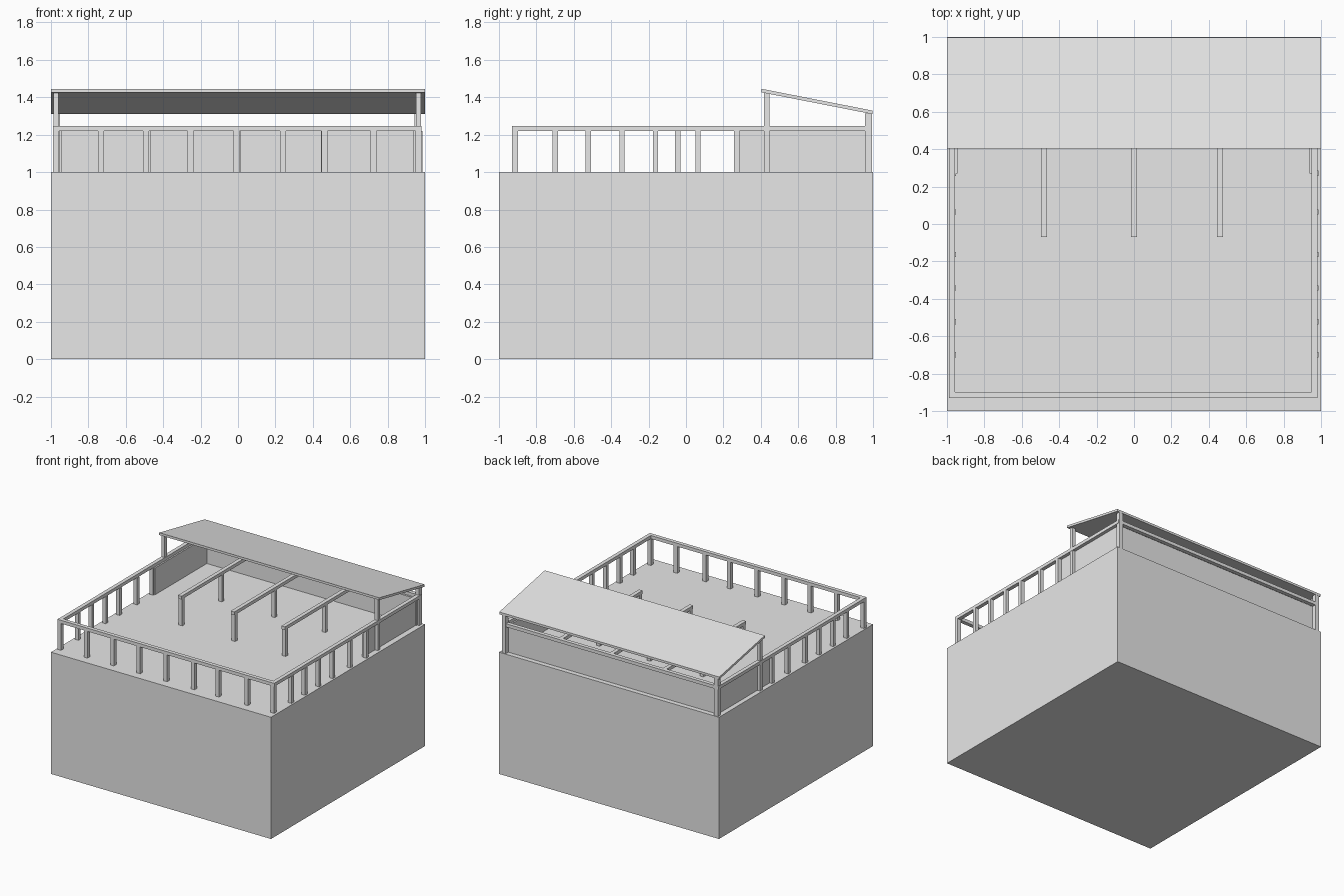
import bpy
import bmesh

old = bpy.data.objects.get("Cube")
if old:
    bpy.data.objects.remove(old, do_unlink=True)

gray = bpy.data.materials.new("light_gray")
gray.use_nodes = True
COLOR = (0.8, 0.8, 0.8, 1)
gray.diffuse_color = COLOR
gray.node_tree.nodes["Principled BSDF"].inputs["Base Color"].default_value = COLOR


def box(name, x, y, z):
    """Box from (min, max) ranges on each axis."""
    bm = bmesh.new()
    bmesh.ops.create_cube(bm, size=1)
    for v in bm.verts:
        v.co = [r[0] if c < 0 else r[1] for c, r in zip(v.co, (x, y, z))]
    mesh = bpy.data.meshes.new(name)
    bm.to_mesh(mesh)
    bm.free()
    mesh.materials.append(gray)
    obj = bpy.data.objects.new(name, mesh)
    bpy.context.collection.objects.link(obj)
    return obj


def around(c, width=0.032):
    return (c - width / 2, c + width / 2)


DECK, RAIL, TOP = 1.0, 1.22, 1.247
POST = (DECK, RAIL)
BEAM = (RAIL, TOP)
LEFT, RIGHT = 0.965, -0.973
FRONT, BACK = -0.915, 0.977

# Solid building block
box("building_block", (-1, 1), (-1, 1), (0, DECK))

# Front railing
box("front_rail", (-0.99, 0.98), around(FRONT), BEAM)
for x in (RIGHT, -0.733, -0.493, -0.253, -0.008, 0.24, 0.463, 0.725, LEFT):
    box("front_post", around(x), around(FRONT), POST)

# Side railings, wall panels and canopy supports
for side, x, inward in (("left", LEFT, -1), ("right", RIGHT, 1)):
    box(side + "_rail", around(x), (-0.93, 0.99), BEAM)
    for y in (-0.698, -0.523, -0.342, -0.163, 0.064, 0.272):
        px = x + 0.005
        box(side + "_post", around(px), around(y, 0.029), POST)
    px = x + inward * 0.02
    box(side + "_panel", around(px, 0.016), (0.27, 0.96), POST)
    box(side + "_canopy_front_post", around(x, 0.028), around(0.432, 0.03), (DECK, 1.43))
    box(side + "_canopy_back_post", around(x + inward * 0.005, 0.035), (0.957, 0.995), (DECK, 1.312))

# Back wall
box("back_rail", (-0.98, 0.97), around(BACK), BEAM)
box("back_panel", (-0.97, 0.96), (0.945, 0.96), POST)

# Inner beams on posts
for x in (-0.481, 0.0, 0.46):
    box("inner_beam", around(x), (-0.07, 0.985), BEAM)
    for y in (-0.045, 0.47):
        box("inner_post", around(x), around(y, 0.03), POST)

# Sloping canopy, lower at the back
canopy = box("canopy", (-1, 1), (0.405, 0.996), (1.426, 1.445))
for v in canopy.data.vertices:
    if v.co.y > 0.7:
        v.co.z -= 0.116
